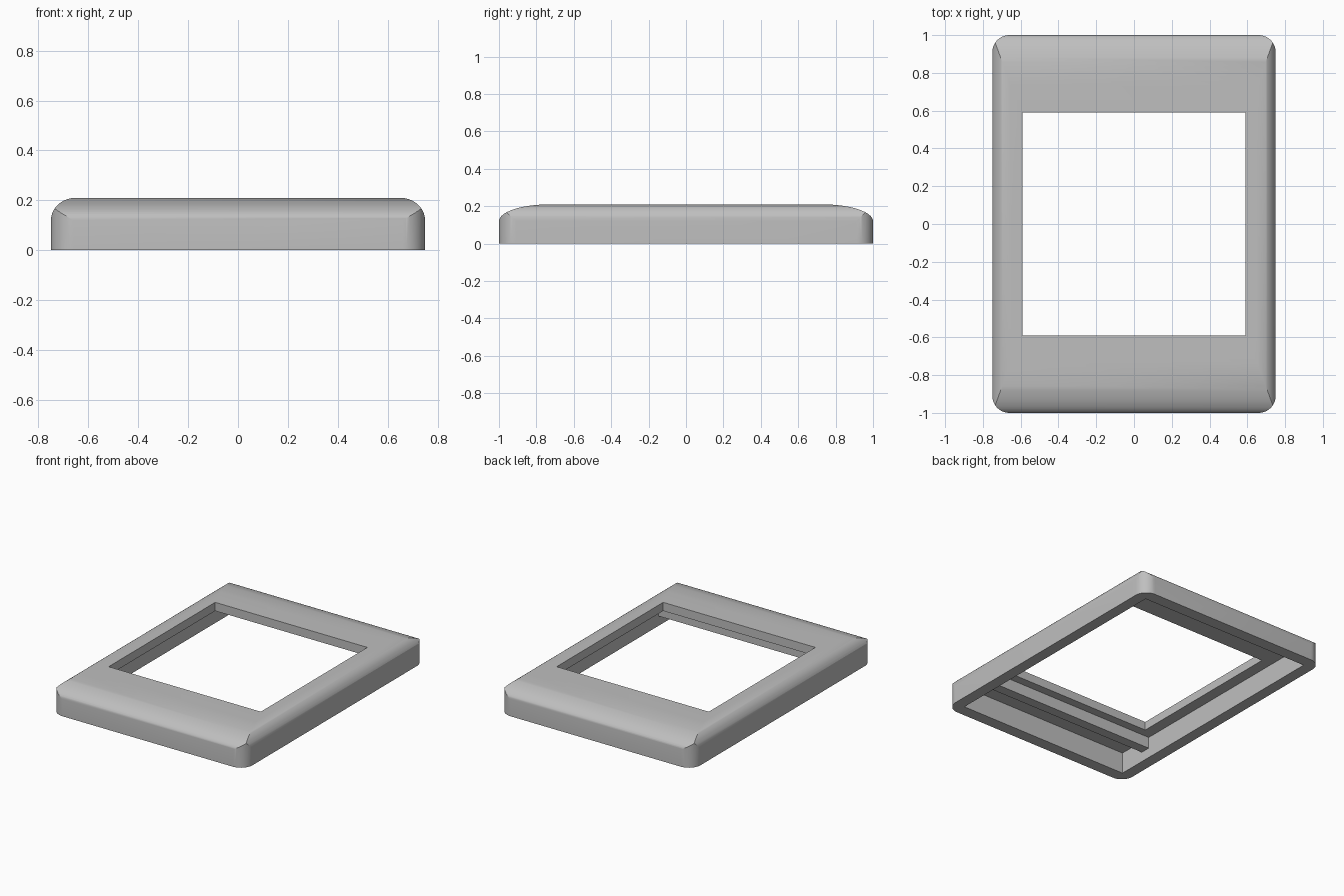
import bpy, bmesh, math
from mathutils import Matrix

cube = bpy.data.objects.get("Cube")
if cube:
    bpy.data.objects.remove(cube, do_unlink=True)

grey = bpy.data.materials.new("plain grey")
grey.use_nodes = True
grey.diffuse_color = (0.52, 0.52, 0.52, 1)
grey.node_tree.nodes["Principled BSDF"].inputs["Base Color"].default_value = (0.52, 0.52, 0.52, 1)

HALF_X, HALF_Y, HEIGHT, SHOULDER = 0.75, 1.0, 0.21, 0.12
CAVITY_X, CAVITY_Y, CEILING = 0.67, 0.915, 0.15


def prism(name, outline, half_depth, axis):
    """Extrude a 2D outline both ways along one axis (x, y or z)."""
    place = {"x": lambda u, v, d: (d, u, v),
             "y": lambda u, v, d: (u, d, v),
             "z": lambda u, v, d: (u, v, d)}[axis]
    bm = bmesh.new()
    near = [bm.verts.new(place(u, v, -half_depth)) for u, v in outline]
    far = [bm.verts.new(place(u, v, half_depth)) for u, v in outline]
    bm.faces.new(near)
    bm.faces.new(far)
    n = len(outline)
    for i in range(n):
        j = (i + 1) % n
        bm.faces.new((near[i], near[j], far[j], far[i]))
    bmesh.ops.recalc_face_normals(bm, faces=bm.faces)
    return finish(name, bm)


def finish(name, bm):
    mesh = bpy.data.meshes.new(name)
    bm.to_mesh(mesh)
    bm.free()
    mesh.materials.append(grey)
    obj = bpy.data.objects.new(name, mesh)
    bpy.context.collection.objects.link(obj)
    return obj


def box(name, lo, hi):
    size = [b - a for a, b in zip(lo, hi)]
    mid = [(a + b) / 2 for a, b in zip(lo, hi)]
    bm = bmesh.new()
    bmesh.ops.create_cube(bm, size=1, matrix=Matrix.Translation(mid) @ Matrix.Diagonal((*size, 1)))
    return finish(name, bm)


def arch(half, run, steps=16):
    """Flat-bottomed profile with elliptical shoulders."""
    arc = []
    for i in range(steps + 1):
        a = math.pi / 2 * i / steps
        arc.append((half - run + run * math.cos(a), SHOULDER + (HEIGHT - SHOULDER) * math.sin(a)))
    right = [(half, 0)] + arc
    return right + [(-u, v) for u, v in reversed(right)]


def rounded_rectangle(hx, hy, r, steps=10):
    points = []
    for k, (sx, sy) in enumerate(((1, 1), (-1, 1), (-1, -1), (1, -1))):
        for i in range(steps + 1):
            a = math.pi / 2 * (k + i / steps)
            points.append((sx * (hx - r) + r * math.cos(a), sy * (hy - r) + r * math.sin(a)))
    return points


def combine(obj, tool, operation):
    mod = obj.modifiers.new(operation.lower(), "BOOLEAN")
    mod.object, mod.operation, mod.solver = tool, operation, "EXACT"
    bpy.context.view_layer.objects.active = obj
    bpy.ops.object.modifier_apply(modifier=mod.name)
    bpy.data.objects.remove(tool, do_unlink=True)


# Shell: two rounded-shoulder profiles crossed, with rounded plan corners
frame = prism("bezel_frame", arch(HALF_X, 0.1), 1.2, "y")
combine(frame, prism("end_profile", arch(HALF_Y, 0.27), 1.2, "x"), "INTERSECT")
combine(frame, prism("plan_outline", rounded_rectangle(HALF_X, HALF_Y, 0.09), 0.5, "z"), "INTERSECT")

# Hollow underside and square window
combine(frame, box("cavity", (-CAVITY_X, -CAVITY_Y, -0.1), (CAVITY_X, CAVITY_Y, CEILING)), "DIFFERENCE")
combine(frame, box("window", (-0.59, -0.59, -0.1), (0.59, 0.59, 0.5)), "DIFFERENCE")

# Rib hanging under the front border
box("inner_rib", (-CAVITY_X, -0.72, 0.07), (CAVITY_X, -0.65, CEILING))

bpy.ops.object.select_all(action="DESELECT")
frame.select_set(True)
bpy.context.view_layer.objects.active = frame
bpy.ops.object.shade_smooth_by_angle(angle=math.radians(25))
